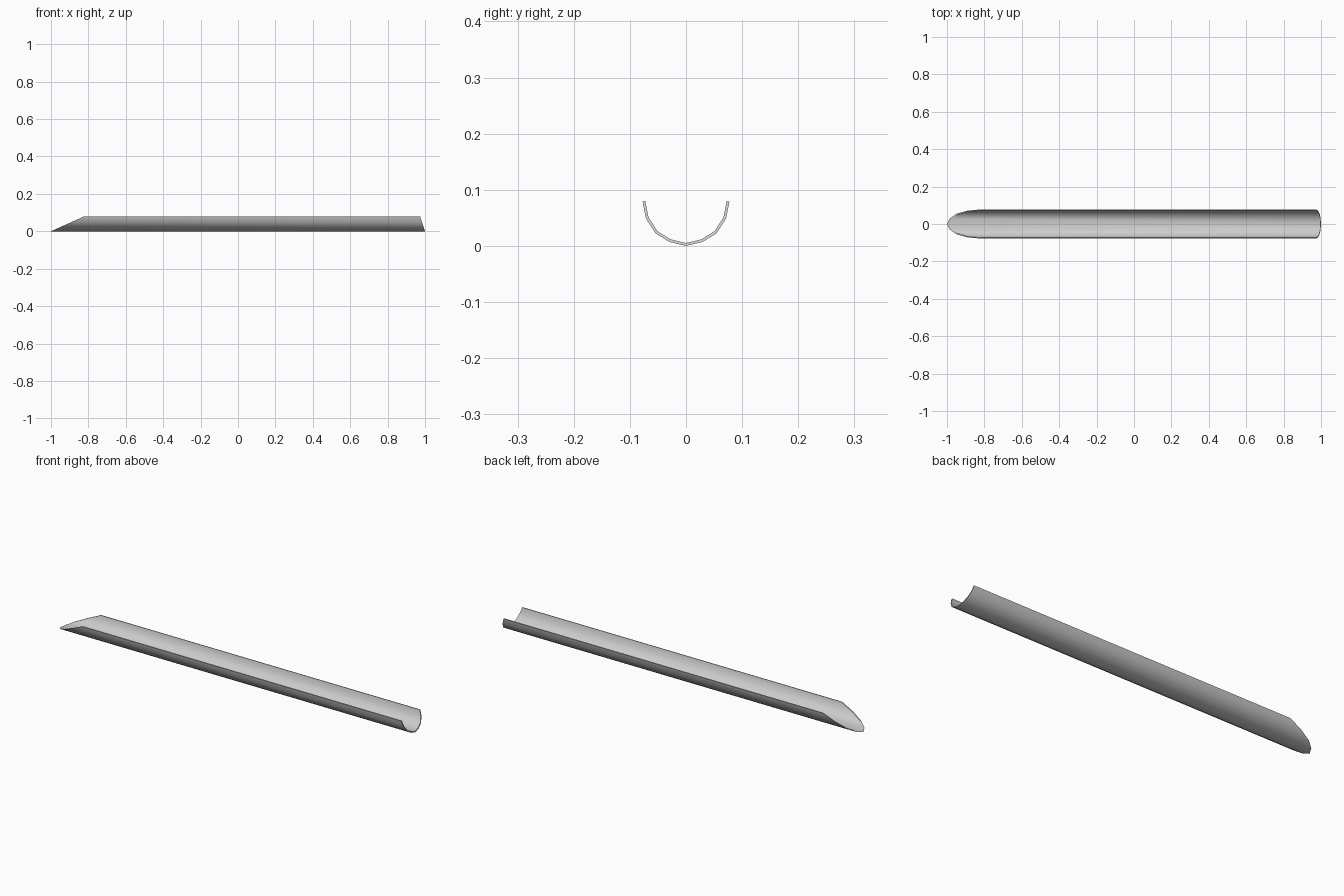
import bpy, bmesh
from mathutils import Vector

if "Cube" in bpy.data.objects:
    bpy.data.objects.remove(bpy.data.objects["Cube"])

THICK = 0.005
HEIGHT = 0.079

# Outer half profile (y, z), from the bottom centre up to the rim
half = [(0.0, 0.0), (0.0295, 0.007), (0.0545, 0.0225), (0.0715, 0.049), (0.0775, HEIGHT)]
outer = [Vector((-y, z)) for y, z in reversed(half[1:])] + [Vector(p) for p in half]


def inset(points, d):
    """Offset an open profile to its inner side with mitred corners."""
    normals = []
    for a, b in zip(points, points[1:]):
        t = (b - a).normalized()
        normals.append(Vector((-t.y, t.x)))
    result = []
    for i, p in enumerate(points):
        n1, n2 = normals[max(i - 1, 0)], normals[min(i, len(normals) - 1)]
        m = (n1 + n2).normalized()
        result.append(p + m * (d / m.dot(n1)))
    return result


section = outer + inset(outer, THICK)[::-1]


# Slanted cuts: long bevelled tip on the left, slight rake on the right
def left_x(z):
    return -1.0 + 0.175 * z / HEIGHT


def right_x(z):
    return 1.0 - 0.026 * z / HEIGHT


# Half-pipe trough
bm = bmesh.new()
left = [bm.verts.new((left_x(p.y), p.x, p.y)) for p in section]
right = [bm.verts.new((right_x(p.y), p.x, p.y)) for p in section]
n, k = len(section), len(outer)
for i in range(n):
    j = (i + 1) % n
    bm.faces.new((left[i], left[j], right[j], right[i]))
for ring in (left, right):
    for i in range(k - 1):
        bm.faces.new((ring[i], ring[i + 1], ring[n - 2 - i], ring[n - 1 - i]))
bmesh.ops.recalc_face_normals(bm, faces=bm.faces)

mesh = bpy.data.meshes.new("trough")
bm.to_mesh(mesh)
bm.free()
trough = bpy.data.objects.new("trough", mesh)
bpy.context.collection.objects.link(trough)
bpy.context.view_layer.objects.active = trough
trough.select_set(True)
bpy.ops.object.shade_smooth_by_angle(angle=0.6)
